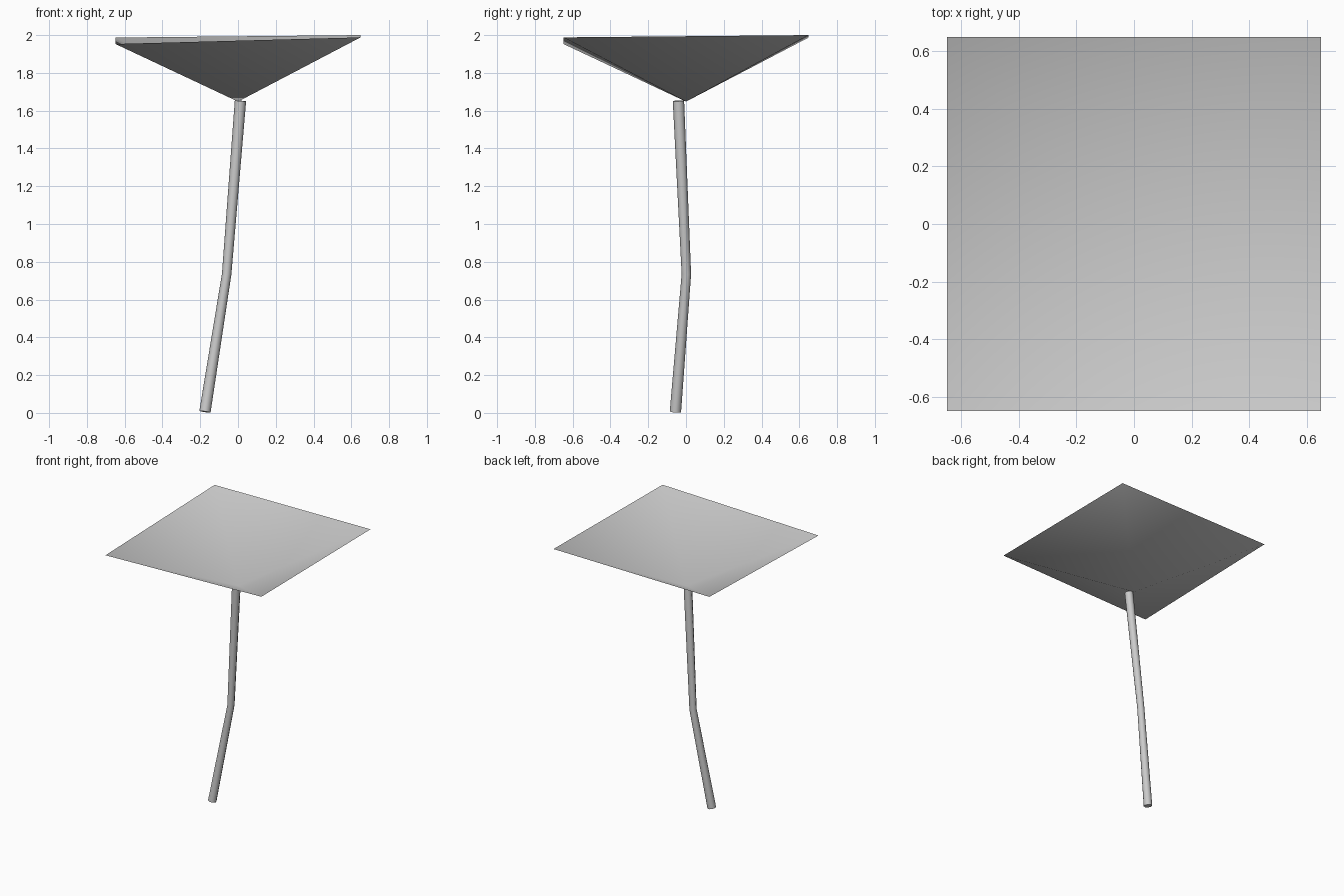
import bpy, bmesh, math
from mathutils import Vector

if "Cube" in bpy.data.objects:
    bpy.data.objects.remove(bpy.data.objects["Cube"])

grey = bpy.data.materials.new("plain grey")
grey.diffuse_color = (0.6, 0.6, 0.6, 1)
grey.use_nodes = True
grey.node_tree.nodes["Principled BSDF"].inputs["Base Color"].default_value = grey.diffuse_color


def finish(bm, name, flip_check=False):
    """Turn a bmesh into a named, smooth shaded grey object."""
    if flip_check:
        bmesh.ops.recalc_face_normals(bm, faces=bm.faces)
    me = bpy.data.meshes.new(name)
    bm.to_mesh(me)
    bm.free()
    me.materials.append(grey)
    ob = bpy.data.objects.new(name, me)
    bpy.context.collection.objects.link(ob)
    return ob


# Canopy: thin inverted pyramid, open at the top, slightly tilted rim
H = 0.649
bm = bmesh.new()
apex = bm.verts.new((0, 0, 1.648))
rim = [bm.verts.new(p) for p in ((-H, -H, 1.953), (H, -H, 1.988),
                                 (H, H, 2.0), (-H, H, 1.987))]
for i in range(4):
    f = bm.faces.new((apex, rim[i], rim[(i + 1) % 4]))
    f.smooth = True
finish(bm, "canopy")

# Pole: bent tube through three rings
SIDES = 8
path = [Vector((-0.175, -0.056, 0.006)), Vector((-0.06, 0.002, 0.735)),
        Vector((0.013, -0.04, 1.652))]
radii = [0.03, 0.025, 0.03]
bm = bmesh.new()
rings = []
for i, (p, r) in enumerate(zip(path, radii)):
    tangent = (path[min(i + 1, 2)] - path[max(i - 1, 0)]).normalized()
    u = Vector((0, 1, 0)).cross(tangent).normalized()
    v = tangent.cross(u)
    angles = [2 * math.pi * k / SIDES for k in range(SIDES)]
    rings.append([bm.verts.new(p + r * (u * math.cos(a) + v * math.sin(a)))
                  for a in angles])
for a, b in zip(rings, rings[1:]):
    for k in range(SIDES):
        n = (k + 1) % SIDES
        bm.faces.new((a[k], a[n], b[n], b[k]))
bm.faces.new(rings[0][::-1])
bm.faces.new(rings[-1])
pole = finish(bm, "pole", True)

# Smooth sides, crisp end caps
bpy.ops.object.select_all(action='DESELECT')
pole.select_set(True)
bpy.context.view_layer.objects.active = pole
bpy.ops.object.shade_smooth_by_angle(angle=math.radians(60))
